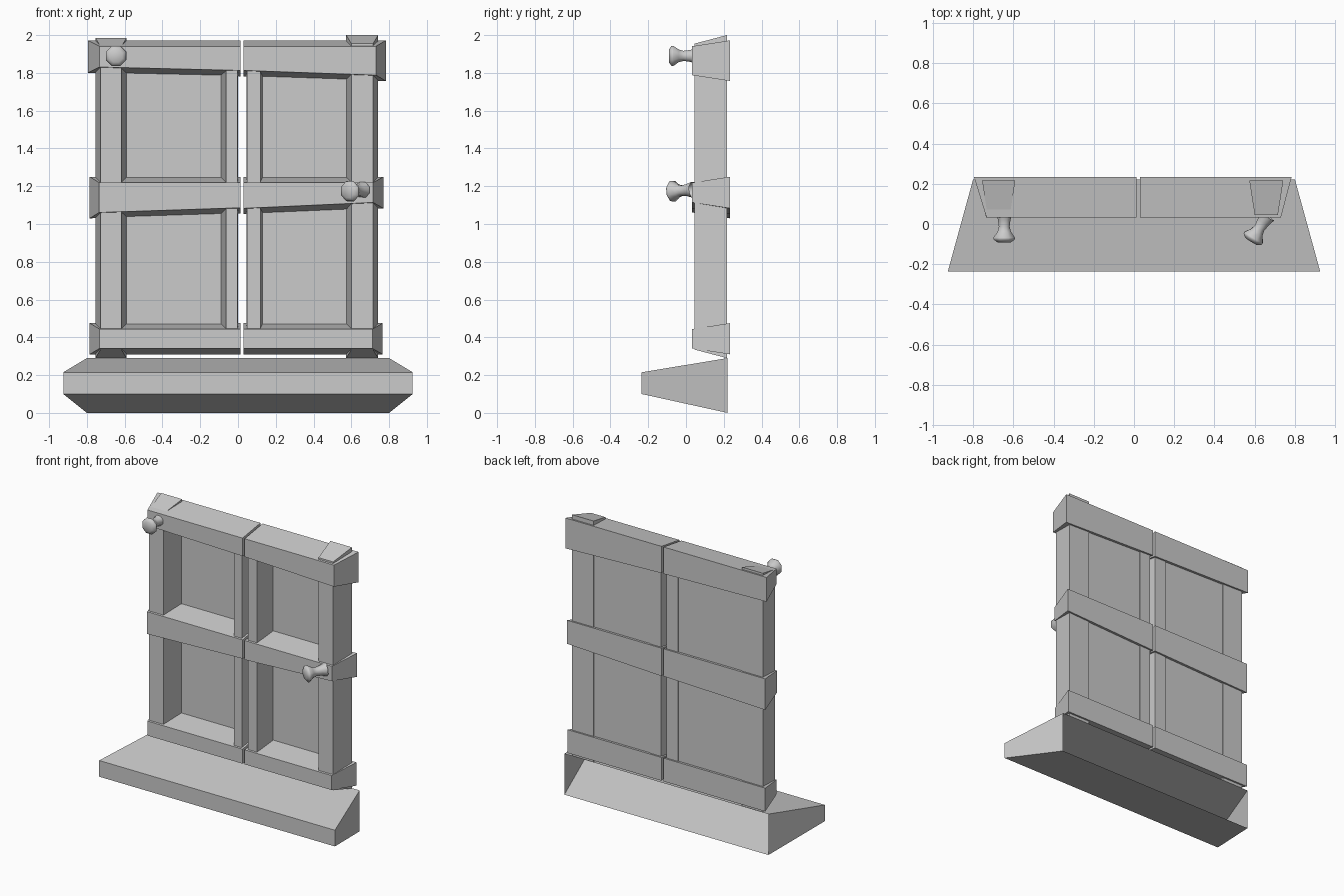
import bpy, bmesh, math
from mathutils import Vector, Matrix

if "Cube" in bpy.data.objects:
    bpy.data.objects.remove(bpy.data.objects["Cube"])


def make(name, verts, faces):
    mesh = bpy.data.meshes.new(name)
    mesh.from_pydata(verts, [], faces)
    obj = bpy.data.objects.new(name, mesh)
    bpy.context.collection.objects.link(obj)
    return obj


def taper(name, back, yb, front, yf, open_back=False):
    """Block between a back and a front (x, z) quad, listed anticlockwise from the front."""
    verts = [(x, yb, z) for x, z in back] + [(x, yf, z) for x, z in front]
    faces = [(4, 5, 6, 7)] + [(i, (i + 1) % 4, (i + 1) % 4 + 4, i + 4) for i in range(4)]
    if not open_back:
        faces.append((3, 2, 1, 0))
    return make(name, verts, faces)


def rect(x0, x1, z0, z1):
    return [(x0, z0), (x1, z0), (x1, z1), (x0, z1)]


# Sill: flares towards the front, open at the back
taper("sill", rect(-0.80, 0.80, 0.0, 0.29), 0.22,
      rect(-0.925, 0.925, 0.10, 0.215), -0.235, open_back=True)

# Stiles: back x range, front x range, bottom and top
stiles = [
    ("left_outer_stile", -0.755, -0.59, -0.728, -0.617, 0.29, 1.985),
    ("left_inner_stile", -0.09, 0.0, -0.063, -0.002, 0.34, 1.93),
    ("right_inner_stile", 0.045, 0.13, 0.048, 0.118, 0.34, 1.93),
    ("right_outer_stile", 0.573, 0.742, 0.60, 0.715, 0.29, 2.0),
]
for name, b0, b1, f0, f1, z0, z1 in stiles:
    taper(name, rect(b0, b1, z0, z1), 0.217, rect(f0, f1, z0 + 0.045, z1 - 0.045), 0.045)

# Rails: inner x, outer back x, outer front x, top, bottom at inner and outer end
rails = [
    ("left_top_rail", 0.013, -0.795, -0.733, 1.972, 1.782, 1.80),
    ("left_middle_rail", 0.013, -0.785, -0.735, 1.25, 1.055, 1.03),
    ("left_bottom_rail", 0.013, -0.785, -0.733, 0.475, 0.31, 0.31),
    ("right_top_rail", 0.03, 0.783, 0.73, 1.972, 1.782, 1.757),
    ("right_middle_rail", 0.03, 0.77, 0.715, 1.25, 1.052, 1.083),
    ("right_bottom_rail", 0.03, 0.766, 0.712, 0.475, 0.31, 0.31),
]
for name, xi, xb, xf, zt, zi, zo in rails:
    d = 0.031
    back = [(xb, zo), (xi, zi), (xi, zt), (xb, zt)]
    front = [(xf, zo + d), (xi, zi + d), (xi, zt - d), (xf, zt - d)]
    if xb > xi:
        back, front = [[q[i] for i in (1, 0, 3, 2)] for q in (back, front)]
    taper(name, back, 0.233, front, 0.032)

# Recessed panels, one thin sheet per shutter
for name, x0, x1 in (("left_panel", -0.61, -0.07), ("right_panel", 0.11, 0.60)):
    make(name, [(x, 0.21, z) for x, z in rect(x0, x1, 0.36, 1.9)], [(0, 1, 2, 3)])


# Knobs: eight-sided turned profile (radius, distance from base)
def knob(name, base, direction):
    profile = [(0.045, -0.02), (0.034, 0.015), (0.029, 0.05), (0.036, 0.075),
               (0.058, 0.105), (0.056, 0.115), (0.036, 0.128)]
    n = 8
    turn = Vector(direction).to_track_quat('Z', 'Y').to_matrix().to_4x4()
    mat = Matrix.Translation(base) @ turn
    verts = [mat @ Vector((r * math.cos(2 * math.pi * (i + 0.5) / n),
                           r * math.sin(2 * math.pi * (i + 0.5) / n), h))
             for r, h in profile for i in range(n)]
    faces = [(k * n + i, k * n + (i + 1) % n, (k + 1) * n + (i + 1) % n, (k + 1) * n + i)
             for k in range(len(profile) - 1) for i in range(n)]
    faces.append(tuple((len(profile) - 1) * n + i for i in range(n)))
    obj = make(name, verts, faces)
    bpy.ops.object.select_all(action='DESELECT')
    obj.select_set(True)
    bpy.context.view_layer.objects.active = obj
    bpy.ops.object.shade_smooth_by_angle(angle=math.radians(50))


knob("left_knob", (-0.645, 0.037, 1.89), (0.0, -1, 0))
knob("right_knob", (0.65, 0.022, 1.18), (-0.53, -0.85, -0.06))
